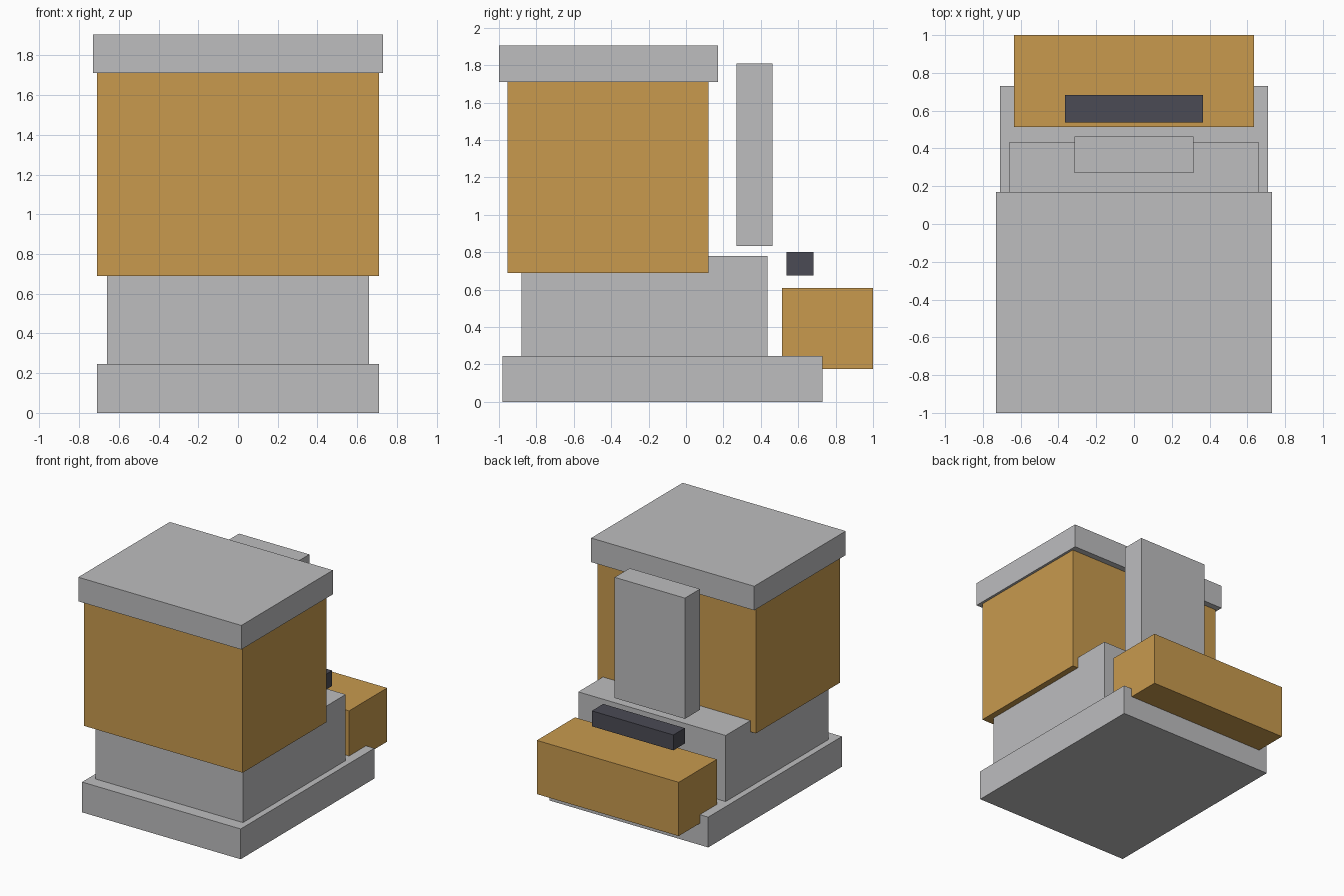
import bpy
import bmesh
from mathutils import Vector

cube = bpy.data.objects.get("Cube")
if cube:
    bpy.data.objects.remove(cube, do_unlink=True)


def make_material(name, color):
    mat = bpy.data.materials.new(name)
    mat.use_nodes = True
    mat.diffuse_color = (*color, 1)
    mat.node_tree.nodes["Principled BSDF"].inputs["Base Color"].default_value = (*color, 1)
    return mat


def add_box(name, half_width, y_range, z_range, mat):
    """Box symmetric about x = 0, spanning the given depth and height."""
    (y0, y1), (z0, z1) = y_range, z_range
    size = Vector((2 * half_width, y1 - y0, z1 - z0))
    bm = bmesh.new()
    bmesh.ops.create_cube(bm, size=1)
    bmesh.ops.scale(bm, vec=size, verts=bm.verts)
    mesh = bpy.data.meshes.new(name)
    bm.to_mesh(mesh)
    bm.free()
    mesh.materials.append(mat)
    obj = bpy.data.objects.new(name, mesh)
    obj.location = (0, (y0 + y1) / 2, (z0 + z1) / 2)
    bpy.context.collection.objects.link(obj)
    return obj


grey = make_material("light grey", (0.51, 0.51, 0.52))
ochre = make_material("ochre", (0.578, 0.323, 0.076))
charcoal = make_material("charcoal", (0.07, 0.07, 0.09))

# Main stack: base, pedestal, large body and overhanging cap
add_box("base_slab", 0.71, (-0.98, 0.73), (0, 0.245), grey)
add_box("pedestal", 0.66, (-0.88, 0.435), (0.245, 0.78), grey)
add_box("main_body", 0.71, (-0.955, 0.12), (0.69, 1.71), ochre)
add_box("top_cap", 0.73, (-1, 0.17), (1.71, 1.905), grey)

# Free-standing parts at the back
add_box("back_panel", 0.315, (0.27, 0.463), (0.833, 1.81), grey)
add_box("rear_block", 0.635, (0.513, 1), (0.175, 0.61), ochre)
add_box("rear_bar", 0.365, (0.537, 0.683), (0.675, 0.8), charcoal)
